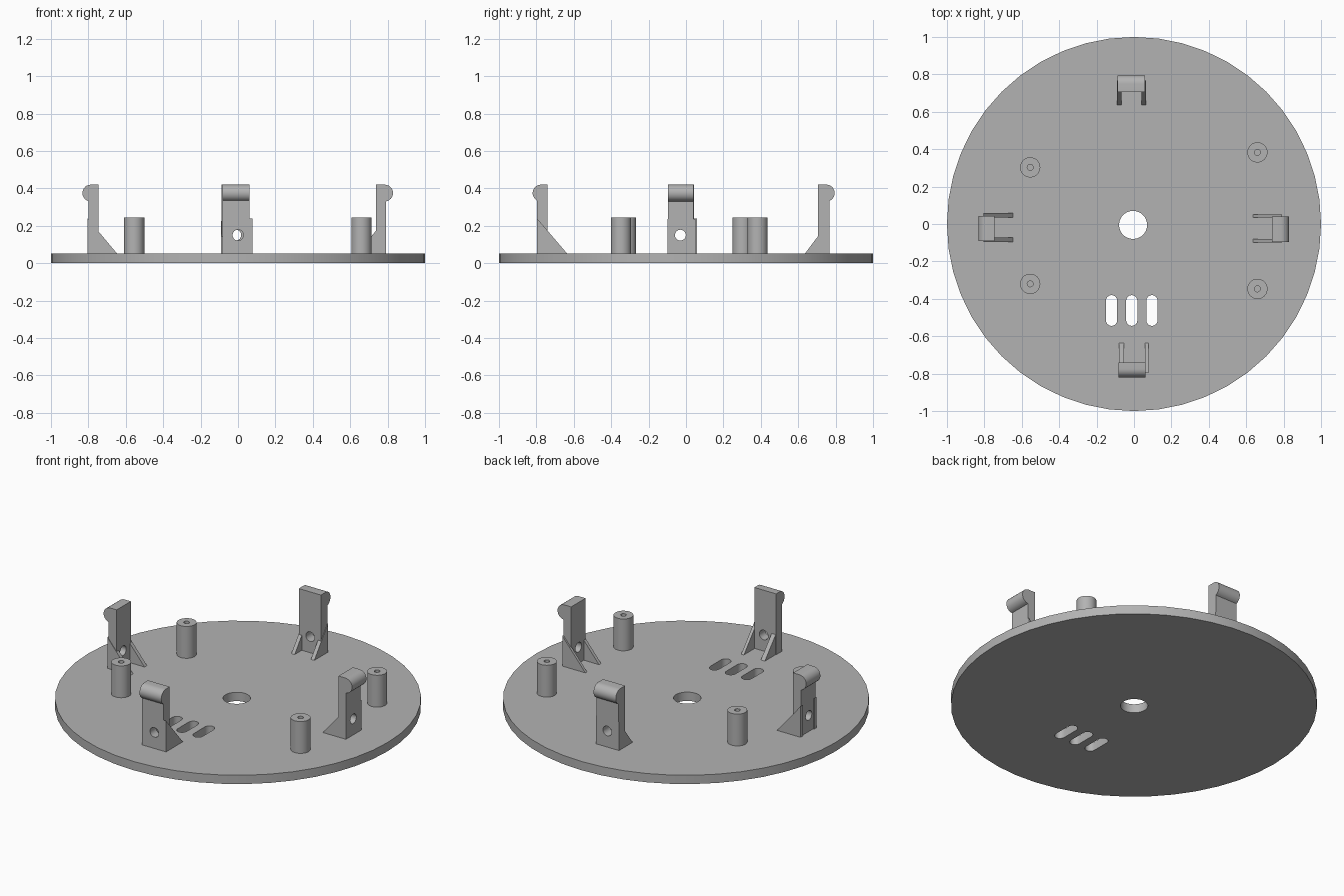
import bpy, bmesh
from math import sin, cos, acos, pi
from mathutils import Vector

old = bpy.data.objects.get("Cube")
if old:
    bpy.data.objects.remove(old)

GREY = (0.45, 0.45, 0.45, 1)
grey = bpy.data.materials.new("plain grey")
grey.use_nodes = True
grey.diffuse_color = GREY
grey.node_tree.nodes["Principled BSDF"].inputs["Base Color"].default_value = GREY

X, Y, Z = Vector((1, 0, 0)), Vector((0, 1, 0)), Vector((0, 0, 1))
DECK = 0.053     # top of the disc
SINK = 0.03      # parts start inside the disc


def prism(name, points, a, b, along, lo, hi):
    """Extrude a 2D outline in axes a, b from lo to hi along the third axis."""
    bm = bmesh.new()
    rings = [[bm.verts.new(a * p + b * q + along * t) for p, q in points] for t in (lo, hi)]
    n = len(points)
    for ring in rings:
        bm.faces.new(ring)
    for i in range(n):
        j = (i + 1) % n
        bm.faces.new((rings[0][i], rings[0][j], rings[1][j], rings[1][i]))
    bmesh.ops.recalc_face_normals(bm, faces=bm.faces)
    mesh = bpy.data.meshes.new(name)
    bm.to_mesh(mesh)
    bm.free()
    mesh.materials.append(grey)
    obj = bpy.data.objects.new(name, mesh)
    bpy.context.collection.objects.link(obj)
    return obj


def circle(cx, cy, r, n):
    return [(cx + r * cos(2 * pi * i / n), cy + r * sin(2 * pi * i / n)) for i in range(n)]


def slot(cx, y0, y1, r, n=8):
    top = [(cx + r * cos(pi * i / n), y1 - r + r * sin(pi * i / n)) for i in range(n + 1)]
    return top + [(cx - r * cos(pi * i / n), y0 + r - r * sin(pi * i / n)) for i in range(n + 1)]


def activate(obj):
    bpy.ops.object.select_all(action='DESELECT')
    obj.select_set(True)
    bpy.context.view_layer.objects.active = obj


def cut(obj, cutters):
    for c in cutters:
        c.hide_render = True
        mod = obj.modifiers.new("cut", 'BOOLEAN')
        mod.operation, mod.solver, mod.object = 'DIFFERENCE', 'EXACT', c
        activate(obj)
        bpy.ops.object.modifier_apply(modifier=mod.name)
        bpy.data.objects.remove(c)


def smooth(obj):
    activate(obj)
    bpy.ops.object.shade_smooth_by_angle(angle=0.6)


# Base disc with centre hole and three slots
disc = prism("base_disc", circle(0, 0, 1, 48), X, Y, Z, 0, DECK)
holes = [prism("cutter", circle(-0.005, -0.005, 0.075, 32), X, Y, Z, -0.1, 0.2)]
for x in (-0.12, -0.012, 0.096):
    holes.append(prism("cutter", slot(x, -0.545, -0.38, 0.03), X, Y, Z, -0.1, 0.2))
cut(disc, holes)
smooth(disc)

# Screw posts with blind holes
for i, (x, y) in enumerate([(-0.555, 0.303), (-0.555, -0.32), (0.66, 0.383), (0.66, -0.347)]):
    post = prism(f"screw_post_{i + 1}", circle(x, y, 0.054, 32), X, Y, Z, SINK, 0.245)
    cut(post, [prism("cutter", circle(x, y, 0.016, 16), X, Y, Z, DECK, 0.4)])
    smooth(post)


def clip(name, out, side, inner, outer, tip, width, ribs, rib_foot, rib_back, rib_top, hole):
    """Upright snap clip: plate with rounded lip outside and two ribs inside."""
    r, zc = 0.045, 0.375
    uc = tip - r
    start = -acos((outer - uc) / r)
    arc = [start + (pi / 2 - start) * i / 12 for i in range(13)]
    outline = [(inner, SINK), (outer, SINK)]
    outline += [(uc + r * cos(t), zc + r * sin(t)) for t in arc] + [(inner, zc + r)]
    plate = prism(name + "_clip_plate", outline, out, Z, side, *width)
    cut(plate, [prism("cutter", circle(hole, 0.15, 0.029, 24), side, Z, out, 0.5, 1)])
    smooth(plate)
    tri = [(rib_foot, SINK), (rib_back, SINK), (rib_back, rib_top), (rib_foot, DECK)]
    for i, (lo, hi) in enumerate(ribs):
        prism(f"{name}_clip_rib_{i + 1}", tri, out, Z, side, lo, hi)


clip("front", -Y, X, 0.74, 0.797, 0.82, (-0.083, 0.062),
     [(-0.08, -0.053), (0.06, 0.078)], 0.637, 0.797, 0.24, 0.0)
clip("back", Y, X, 0.705, 0.767, 0.795, (-0.088, 0.06),
     [(-0.09, -0.068), (0.04, 0.063)], 0.637, 0.767, 0.225, -0.012)
clip("right", -X, Y, 0.745, 0.798, 0.832, (-0.092, 0.043),
     [(-0.095, -0.073), (0.035, 0.058)], 0.648, 0.805, 0.24, -0.03)
clip("left", X, Y, 0.738, 0.79, 0.829, (-0.097, 0.04),
     [(-0.1, -0.08), (0.034, 0.05)], 0.636, 0.79, 0.235, -0.03)
